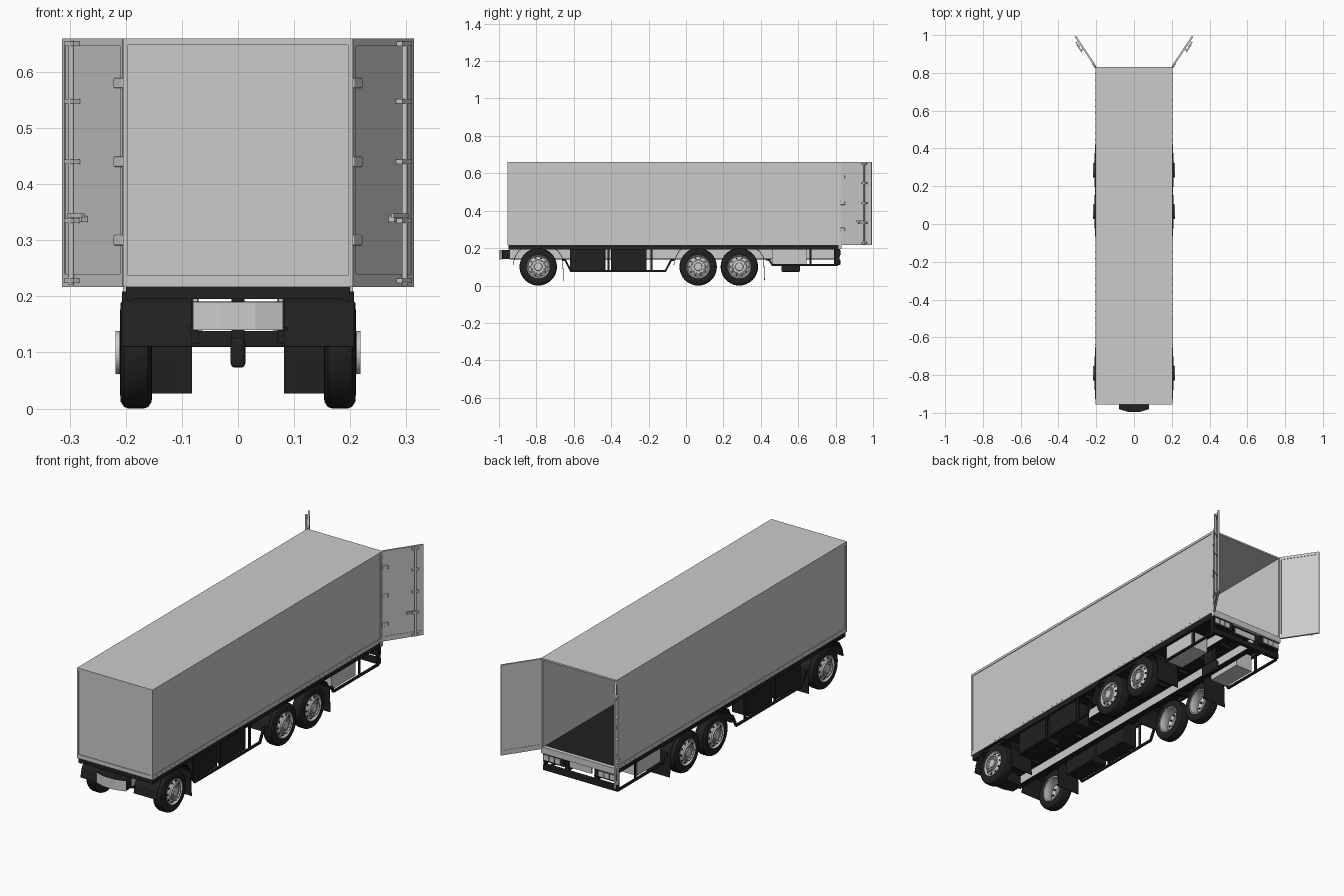
import bpy, bmesh, math
from mathutils import Matrix, Vector

if "Cube" in bpy.data.objects:
    bpy.data.objects.remove(bpy.data.objects["Cube"])


def material(name, v):
    m = bpy.data.materials.new(name)
    m.diffuse_color = (v, v, v, 1)
    m.use_nodes = True
    m.node_tree.nodes["Principled BSDF"].inputs["Base Color"].default_value = m.diffuse_color
    return m


BLACK = material("black", 0.015)
LIGHT = material("light_metal", 0.75)


def finish(name, bm, mat=None, mirror=False, bevel=0, smooth=False):
    me = bpy.data.meshes.new(name)
    bmesh.ops.recalc_face_normals(bm, faces=bm.faces)
    bm.to_mesh(me)
    bm.free()
    ob = bpy.data.objects.new(name, me)
    bpy.context.collection.objects.link(ob)
    if mat:
        me.materials.append(mat)
    if smooth:
        me.polygons.foreach_set("use_smooth", [True] * len(me.polygons))
        me.set_sharp_from_angle(angle=math.radians(35))
    if bevel:
        b = ob.modifiers.new("bevel", 'BEVEL')
        b.width, b.segments = bevel, 3
    if mirror:
        ob.modifiers.new("mirror", 'MIRROR')
    return ob


def add_box(bm, b, M=Matrix()):
    x0, x1, y0, y1, z0, z1 = b
    T = Matrix.Translation(((x0 + x1) / 2, (y0 + y1) / 2, (z0 + z1) / 2))
    bmesh.ops.create_cube(bm, size=1, matrix=M @ T @ Matrix.Diagonal((x1 - x0, y1 - y0, z1 - z0, 1)))


def boxes(name, items, mat=None, mirror=False, M=Matrix(), bevel=0):
    bm = bmesh.new()
    for b in items:
        add_box(bm, b, M)
    return finish(name, bm, mat, mirror, bevel)


def add_cyl(bm, c, r, length, axis, M=Matrix(), seg=12):
    rot = Vector((0, 0, 1)).rotation_difference(Vector(axis)).to_matrix().to_4x4()
    bmesh.ops.create_cone(bm, cap_ends=True, segments=seg, radius1=r, radius2=r, depth=length,
                          matrix=M @ Matrix.Translation(c) @ rot)


def strut_path(name, x, pts, r, mat):
    # square tube following points in the side plane
    bm = bmesh.new()
    for (ya, za), (yb, zb) in zip(pts, pts[1:]):
        d = Vector((0, yb - ya, zb - za))
        M = Matrix.Translation((x, (ya + yb) / 2, (za + zb) / 2)) @ Matrix.Rotation(math.atan2(d.z, d.y), 4, 'X')
        h = d.length / 2 + r * 0.6
        add_box(bm, (-r, r, -h, h, -r, r), M)
    return finish(name, bm, mat, True)


def sheet(name, x0, x1, pts, t, mat):
    # thin sheet swept across the width
    bm = bmesh.new()
    rows = [(bm.verts.new((x0, y, z)), bm.verts.new((x1, y, z))) for y, z in pts]
    for a, b in zip(rows, rows[1:]):
        bm.faces.new((a[0], a[1], b[1], b[0]))
    ob = finish(name, bm, mat)
    s = ob.modifiers.new("solidify", 'SOLIDIFY')
    s.thickness, s.offset = t, 0
    ob.modifiers.new("mirror", 'MIRROR')
    return ob


def lathe(name, y, z, profile, mat, closed, seg=40):
    # revolve (x, radius) profile around a wheel axis
    bm = bmesh.new()
    rings = []
    for x, r in profile:
        rings.append([bm.verts.new((x, y + r * math.cos(2 * math.pi * i / seg),
                                    z + r * math.sin(2 * math.pi * i / seg))) for i in range(seg)])
    pairs = list(zip(rings, rings[1:])) + ([(rings[-1], rings[0])] if closed else [])
    for a, b in pairs:
        for i in range(seg):
            j = (i + 1) % seg
            bm.faces.new((a[i], a[j], b[j], b[i]))
    if not closed:
        bm.faces.new(rings[-1])
    return finish(name, bm, mat, True, smooth=True)


# Cargo box: panels, edge frames, floor
W, Y0, Y1, Z0, Z1 = 0.205, -0.955, 0.83, 0.217, 0.66
boxes("side_panel", [(W - 0.01, W - 0.003, Y0 + 0.004, Y1, Z0, Z1 - 0.004)], mirror=True)
boxes("side_frame", [(W - 0.009, W, Y0, Y1, Z0, 0.238), (W - 0.009, W, Y0, Y1, 0.648, Z1),
                     (W - 0.009, W, Y0, Y0 + 0.012, 0.238, 0.648),
                     (W - 0.009, W, Y1 - 0.016, Y1, 0.238, 0.648)], mirror=True)
boxes("front_panel", [(-W + 0.005, W - 0.005, Y0 + 0.003, Y0 + 0.01, Z0, Z1 - 0.004)])
boxes("front_frame", [(-W + 0.009, W - 0.009, Y0, Y0 + 0.009, Z0, 0.237),
                      (-W + 0.009, W - 0.009, Y0, Y0 + 0.009, 0.648, Z1)])
boxes("roof", [(-W + 0.001, W - 0.001, Y0 + 0.001, Y1, Z1 - 0.008, Z1)])
boxes("floor", [(-W + 0.005, W - 0.005, Y0 + 0.005, Y1 - 0.004, Z0 + 0.001, Z0 + 0.008)], BLACK)
boxes("rear_sill", [(-W, W, Y1 - 0.015, Y1 + 0.002, 0.195, Z0 + 0.009)])

# Rivets along the lower side rail
boxes("side_rivets", [(W, W + 0.001, -0.92 + i * 0.035, -0.916 + i * 0.035, 0.225, 0.228) for i in range(50)],
      mirror=True)

# Open rear doors with lock rod, brackets, handle and hinges
D = Matrix.Translation((W, Y1, 0)) @ Matrix.Rotation(math.atan2(0.831, 0.557), 4, 'Z')
L = 0.194
boxes("door_panel", [(0.002, L, 0.001, 0.006, Z0, Z1)], mirror=True, M=D)
boxes("door_frame", [(0, L, -0.001, 0.008, Z0, 0.24), (0, L, -0.001, 0.008, 0.646, Z1),
                     (0, 0.008, -0.001, 0.008, 0.24, 0.646), (L - 0.008, L, -0.001, 0.008, 0.24, 0.646)],
      mirror=True, M=D)
bm = bmesh.new()
add_cyl(bm, (0.152, -0.009, 0.438), 0.005, 0.435, (0, 0, 1), D)
finish("lock_rod", bm, mirror=True, smooth=True)
boxes("rod_brackets", [(0.137, 0.168, -0.014, 0, z - 0.004, z + 0.004) for z in (0.228, 0.335, 0.44, 0.548, 0.65)],
      mirror=True, M=D)
boxes("lock_handle", [(0.105, 0.152, -0.017, -0.011, 0.341, 0.348), (0.113, 0.121, -0.013, 0, 0.333, 0.343)],
      mirror=True, M=D)
boxes("door_hinges", [(-0.004, 0.025, -0.004, 0, z - 0.009, z + 0.009) for z in (0.3, 0.44, 0.58)],
      mirror=True, M=D, bevel=0.003)

# Chassis: floor bearers, rails, cross members
boxes("side_sill", [(0.185, 0.2, Y0 + 0.005, Y1 - 0.015, 0.193, Z0)], BLACK, True)
boxes("floor_underside", [(-0.19, 0.19, Y0 + 0.005, Y1 - 0.015, 0.211, Z0)], BLACK)
boxes("chassis_rail", [(0.072, 0.08, -0.94, 0.8, 0.145, 0.195)], LIGHT, True)
boxes("rail_flanges", [(0.062, 0.088, -0.94, 0.8, 0.139, 0.145), (0.062, 0.088, -0.94, 0.8, 0.195, 0.2)],
      BLACK, True)
boxes("cross_members", [(-0.19, 0.19, y, y + 0.015, 0.195, 0.212) for y in
                        [-0.95 + 0.157 * i for i in range(12)]], BLACK)

# Front coupling block with its light face
bm = bmesh.new()
outline = [(-0.08, -0.92), (0.08, -0.92), (0.08, -0.98), (0.03, -0.995), (-0.03, -0.995), (-0.08, -0.98)]
f = bm.faces.new([bm.verts.new((x, y, 0.142)) for x, y in outline])
ext = bmesh.ops.extrude_face_region(bm, geom=[f])
bmesh.ops.translate(bm, vec=(0, 0, 0.049), verts=[v for v in ext["geom"] if isinstance(v, bmesh.types.BMVert)])
finish("front_coupling", bm, BLACK)
pts = [(-0.08, -0.983), (-0.03, -0.998), (0.03, -0.998), (0.08, -0.983)]
bm = bmesh.new()
lo = [bm.verts.new((x, y, 0.14)) for x, y in pts]
hi = [bm.verts.new((x, y, 0.19)) for x, y in pts]
for i in range(3):
    bm.faces.new((lo[i], lo[i + 1], hi[i + 1], hi[i]))
finish("coupling_face", bm)

# Wheels: tyre, dished rim, hub ring, holes and bolts
for n, y in (("front", -0.79), ("middle", 0.065), ("rear", 0.285)):
    lathe(n + "_tyre", y, 0.1, [(0.157, 0.06), (0.153, 0.075), (0.154, 0.088), (0.16, 0.097), (0.168, 0.1),
                                (0.195, 0.1), (0.203, 0.097), (0.209, 0.088), (0.21, 0.075), (0.206, 0.06)],
          BLACK, True)
    lathe(n + "_rim", y, 0.1, [(0.156, 0.063), (0.156, 0.059), (0.175, 0.056), (0.2, 0.057), (0.209, 0.063),
                               (0.21, 0.061), (0.201, 0.054), (0.203, 0.05), (0.211, 0.039), (0.211, 0.022),
                               (0.216, 0.02), (0.217, 0.012)], LIGHT, False)
    lathe(n + "_hub_ring", y, 0.1, [(0.209, 0.039), (0.218, 0.038), (0.218, 0.034), (0.209, 0.033)], LIGHT, True)
    bolts, holes = bmesh.new(), bmesh.new()
    for i in range(10):
        a = i * math.tau / 10
        c, s = math.cos(a), math.sin(a)
        add_cyl(bolts, (0.213, y + 0.028 * c, 0.1 + 0.028 * s), 0.003, 0.006, (1, 0, 0), seg=6)
        add_cyl(holes, (0.2045, y + 0.0465 * c, 0.1 + 0.0465 * s), 0.005, 0.006, (1, 0, 0), seg=10)
    finish(n + "_wheel_bolts", bolts, LIGHT, True)
    finish(n + "_rim_holes", holes, BLACK, True)

# Mudguards ending in hanging flaps
sheet("front_mudguard", 0.082, 0.207, [(-0.925, 0.11), (-0.916, 0.15), (-0.893, 0.187), (-0.855, 0.207),
                                       (-0.725, 0.207), (-0.685, 0.187), (-0.66, 0.15), (-0.655, 0.027)],
      0.003, BLACK)
sheet("rear_mudguard", 0.082, 0.207, [(-0.065, 0.11), (-0.056, 0.15), (-0.035, 0.187), (0.0, 0.207),
                                      (0.35, 0.207), (0.39, 0.187), (0.415, 0.15), (0.42, 0.027)],
      0.003, BLACK)

# Underbody lockers, side boxes and centre unit
boxes("lockers", [(0.1, 0.19, -0.62, -0.43, 0.08, 0.2), (0.1, 0.19, -0.4, -0.21, 0.08, 0.2)], BLACK, True, bevel=0.004)
boxes("side_box", [(0.09, 0.185, 0.46, 0.645, 0.115, 0.2)], LIGHT, True)
boxes("centre_unit", [(-0.013, 0.013, 0.51, 0.61, 0.073, 0.127)], BLACK, bevel=0.008)
boxes("centre_unit_mount", [(-0.012, 0.012, 0.53, 0.59, 0.125, 0.212)], BLACK)

# Side guards
strut_path("front_side_guard", 0.195, [(-0.66, 0.135), (-0.645, 0.135), (-0.615, 0.077), (-0.11, 0.077),
                                       (-0.08, 0.135), (-0.068, 0.135)], 0.005, BLACK)
strut_path("rear_side_guard", 0.195, [(0.43, 0.14), (0.447, 0.135), (0.462, 0.11), (0.81, 0.11)], 0.005, BLACK)
boxes("guard_posts", [(0.188, 0.194, y, y + 0.012, z, 0.2) for y, z in
                      ((-0.42, 0.077), (-0.19, 0.077), (0.66, 0.11))], BLACK, True)

# Rear light bar, lamps and bumper
boxes("rear_light_bar", [(0.085, 0.2, 0.8, 0.824, 0.155, 0.196)], BLACK, True)
boxes("rear_lamps", [(x, x + 0.026, 0.824, 0.828, 0.163, 0.188) for x in (0.105, 0.136, 0.167)], LIGHT, True)
boxes("number_plate", [(-0.06, 0.06, 0.812, 0.818, 0.158, 0.188)], LIGHT)
boxes("rear_bumper", [(-0.2, 0.2, 0.805, 0.825, 0.11, 0.138)], BLACK, bevel=0.003)
boxes("bumper_brackets", [(0.07, 0.09, 0.79, 0.81, 0.115, 0.2), (0.19, 0.2, 0.8, 0.82, 0.115, 0.2)], BLACK, True)
